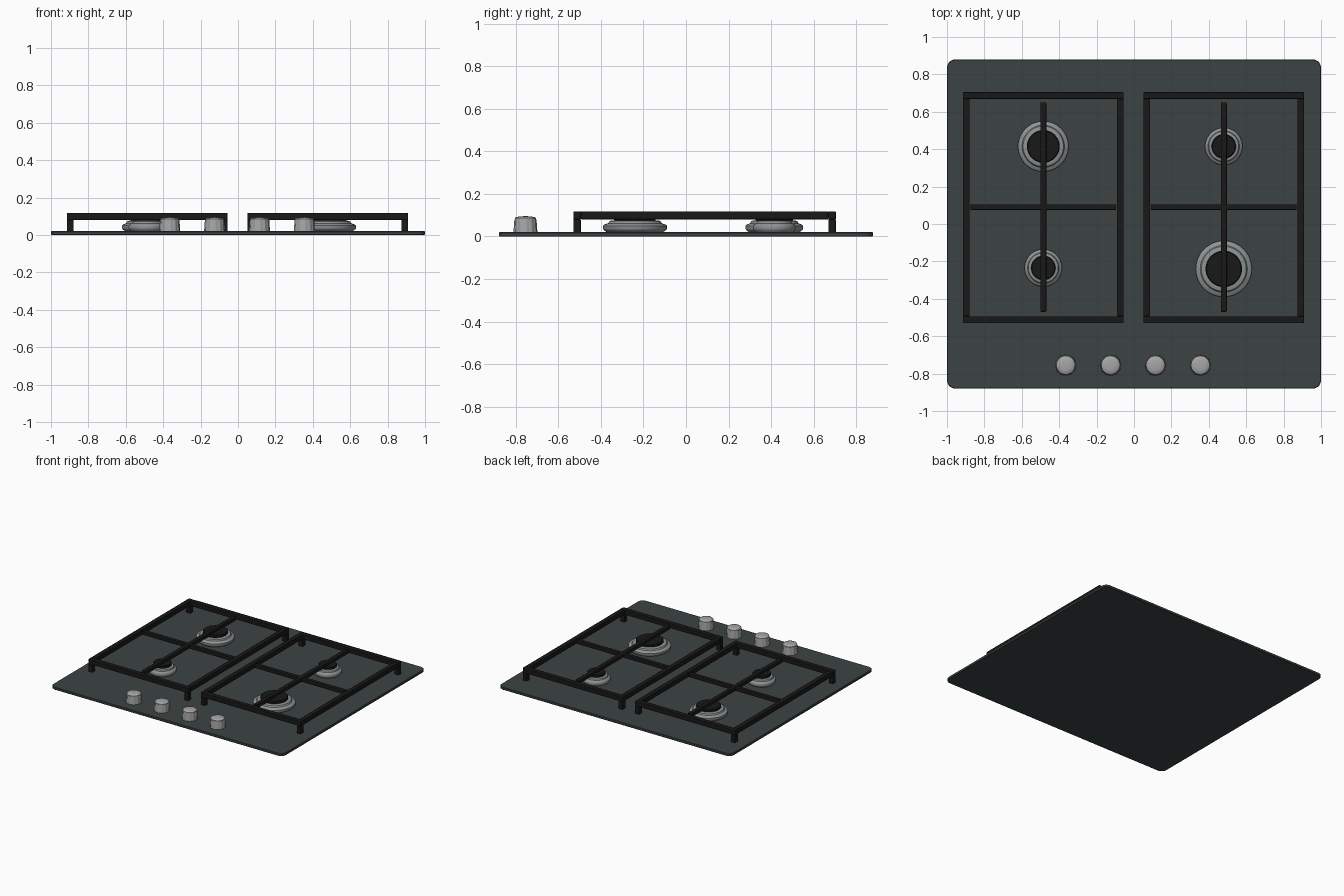
import bpy, bmesh, math
from mathutils import Matrix

cube = bpy.data.objects.get("Cube")
if cube:
    bpy.data.objects.remove(cube, do_unlink=True)


def material(name, rgb, rough=0.5):
    m = bpy.data.materials.new(name)
    m.use_nodes = True
    color = (*rgb, 1)
    m.diffuse_color = color
    shader = m.node_tree.nodes["Principled BSDF"]
    shader.inputs["Base Color"].default_value = color
    shader.inputs["Roughness"].default_value = rough
    return m


GLASS = material("dark slate glass", (0.045, 0.055, 0.055))
IRON = material("black iron", (0.009, 0.009, 0.009))
STEEL = material("burner steel", (0.27, 0.29, 0.29))
KNOB = material("satin knob", (0.38, 0.38, 0.38))
TOP = 0.02  # upper surface of the plate


def finish(name, bm, mat, smooth=False):
    bmesh.ops.recalc_face_normals(bm, faces=bm.faces)
    mesh = bpy.data.meshes.new(name)
    bm.to_mesh(mesh)
    bm.free()
    mesh.materials.append(mat)
    obj = bpy.data.objects.new(name, mesh)
    bpy.context.collection.objects.link(obj)
    if smooth:
        bpy.ops.object.select_all(action="DESELECT")
        obj.select_set(True)
        bpy.context.view_layer.objects.active = obj
        bpy.ops.object.shade_smooth_by_angle(angle=math.radians(35))
    return obj


def add_box(bm, x0, x1, y0, y1, z0, z1):
    place = Matrix.Translation(((x0 + x1) / 2, (y0 + y1) / 2, (z0 + z1) / 2))
    size = Matrix.Diagonal((x1 - x0, y1 - y0, z1 - z0, 1))
    bmesh.ops.create_cube(bm, size=1, matrix=place @ size)


def bevel(obj, width, segments=2):
    mod = obj.modifiers.new("soft edges", "BEVEL")
    mod.width = width
    mod.segments = segments


def lathe(name, profile, x, y, mat, sides=48, flute=0.0):
    """Revolve (radius, height) points; flute pulls in every other column."""
    bm = bmesh.new()
    rings = []
    for r, z in profile:
        ring = []
        for i in range(sides):
            a = 2 * math.pi * i / sides
            rr = r * (1 - flute * (i // 2 % 2))
            ring.append(bm.verts.new((x + rr * math.cos(a), y + rr * math.sin(a), z)))
        rings.append(ring)
    for low, high in zip(rings, rings[1:]):
        for i in range(sides):
            j = (i + 1) % sides
            bm.faces.new((low[i], low[j], high[j], high[i]))
    bm.faces.new(rings[0][::-1])
    bm.faces.new(rings[-1])
    return finish(name, bm, mat, smooth=True)


# Plate with rounded corners
bm = bmesh.new()
add_box(bm, -1, 1, -0.88, 0.88, 0, TOP)
corners = [e for e in bm.edges if abs(e.verts[0].co.z - e.verts[1].co.z) > 0.01]
bmesh.ops.bevel(bm, geom=corners, offset=0.045, segments=8, profile=0.5, affect="EDGES")
bevel(finish("hob_plate", bm, GLASS), 0.003, 1)


# Pan supports: frame, feet and cross bars
def pan_support(side, cx):
    w, half, y0, y1 = 0.036, 0.43, -0.53, 0.705
    x0, x1, z0, z1 = cx - half, cx + half, 0.08, 0.118
    bm = bmesh.new()
    for y in (y0, y1 - w):
        add_box(bm, x0, x1, y, y + w, z0, z1)
    for x in (x0, x1 - w):
        add_box(bm, x, x + w, y0 + w, y1 - w, z0, z1)
        for y in (y0, y1 - w):
            add_box(bm, x, x + w, y, y + w, TOP, z0)
    bevel(finish(side + "_support_frame", bm, IRON), 0.004)
    bm = bmesh.new()
    add_box(bm, cx - 0.016, cx + 0.016, -0.47, 0.65, 0.086, 0.116)
    add_box(bm, cx - 0.39, cx + 0.39, 0.075, 0.105, 0.084, 0.114)
    bevel(finish(side + "_support_cross", bm, IRON), 0.005)


pan_support("right", -0.485)
pan_support("left", 0.48)


# Burners: stepped steel base with a dark cap
def burner(name, x, y, r):
    base = [(0.88 * r, TOP), (0.98 * r, 0.03), (r, 0.036), (r, 0.05), (0.96 * r, 0.056),
            (0.84 * r, 0.062), (0.8 * r, 0.072), (0.72 * r, 0.076)]
    lathe(name + "_base", base, x, y, STEEL)
    cap = [(0.64 * r, 0.074), (0.65 * r, 0.078), (0.65 * r, 0.09), (0.61 * r, 0.095)]
    lathe(name + "_cap", cap, x, y, IRON)


burner("rear_right_burner", -0.485, 0.415, 0.135)
burner("front_right_burner", -0.485, -0.235, 0.1)
burner("rear_left_burner", 0.48, 0.415, 0.1)
burner("front_left_burner", 0.48, -0.24, 0.15)

# Row of fluted control knobs with gently domed tops
for i in range(4):
    x = -0.365 + 0.24 * i
    grip = [(0.056, TOP), (0.055, 0.04), (0.052, 0.08)]
    lathe(f"knob_{i + 1}_grip", grip, x, -0.755, KNOB, flute=0.05)
    dome = [(0.05, 0.078), (0.05, 0.086), (0.046, 0.09), (0.028, 0.094), (0.01, 0.095)]
    lathe(f"knob_{i + 1}_top", dome, x, -0.755, KNOB)
